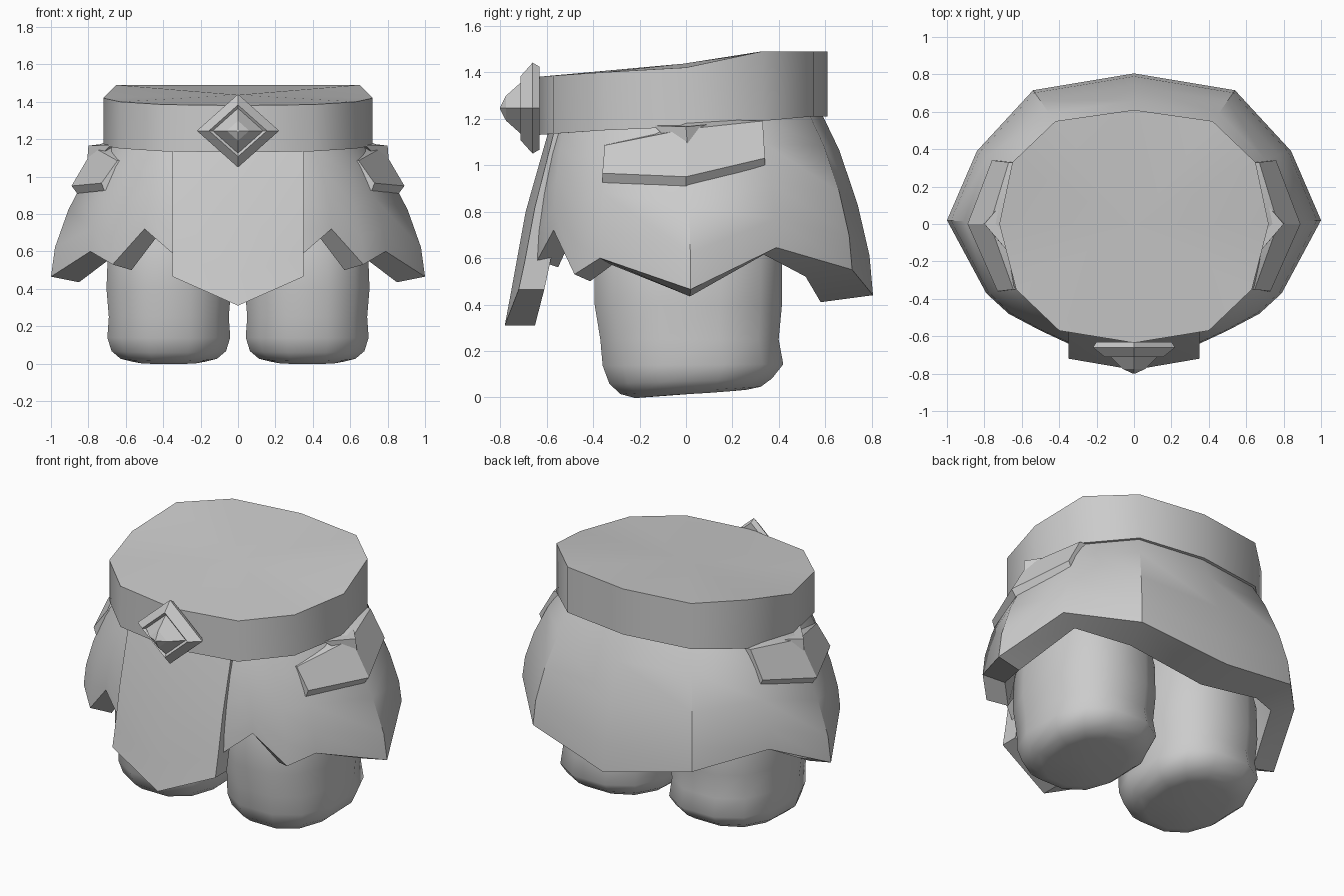
import bpy, math
from mathutils import Vector

cube = bpy.data.objects.get("Cube")
if cube:
    bpy.data.objects.remove(cube)

GREY = (0.6, 0.6, 0.6, 1)
mat = bpy.data.materials.new("plain grey")
mat.use_nodes = True
mat.diffuse_color = GREY
mat.node_tree.nodes["Principled BSDF"].inputs["Base Color"].default_value = GREY


def make(name, verts, faces, angle=30):
    mesh = bpy.data.meshes.new(name)
    mesh.from_pydata(verts, [], faces)
    mesh.materials.append(mat)
    obj = bpy.data.objects.new(name, mesh)
    bpy.context.collection.objects.link(obj)
    bpy.ops.object.select_all(action="DESELECT")
    obj.select_set(True)
    bpy.context.view_layer.objects.active = obj
    bpy.ops.object.mode_set(mode="EDIT")
    bpy.ops.mesh.select_all(action="SELECT")
    bpy.ops.mesh.normals_make_consistent(inside=False)
    bpy.ops.object.mode_set(mode="OBJECT")
    bpy.ops.object.shade_smooth_by_angle(angle=math.radians(angle))


def loft(name, rings, angle=30, fan=True):
    """Skin closed rings of equal length; close the ends with fans or flat faces."""
    n = len(rings[0])
    verts = [Vector(p) for ring in rings for p in ring]
    faces = []
    for r in range(len(rings) - 1):
        for i in range(n):
            j = (i + 1) % n
            faces.append((r * n + i, r * n + j, (r + 1) * n + j, (r + 1) * n + i))
    for start in (0, (len(rings) - 1) * n):
        if fan:
            centre = len(verts)
            verts.append(sum(verts[start:start + n], Vector()) / n)
            faces += [(start + i, start + (i + 1) % n, centre) for i in range(n)]
        else:
            faces.append(tuple(range(start, start + n)))
    make(name, verts, faces, angle)


def full(half):
    """Complete a half ring, running from front to back, on the -x side."""
    return half + [(-x, y, z) for x, y, z in half[-2:0:-1]]


# Belt: x, y, bottom height, top height
belt = [(0, -.635, 1.13, 1.38), (.4, -.57, 1.135, 1.385), (.63, -.35, 1.15, 1.4),
        (.72, 0, 1.165, 1.42), (.65, .33, 1.19, 1.49), (.42, .55, 1.21, 1.49),
        (0, .61, 1.21, 1.49)]
loft("belt", [full([(x, y, lo) for x, y, lo, hi in belt]),
              full([(x, y, hi) for x, y, lo, hi in belt])], 40)

# Skirt: waist point, then hem point, for each pleat
pleats = [((0, -.58, 1.15), (0, -.66, .6)), ((.3, -.56, 1.15), (.35, -.64, .59)),
          ((.4, -.53, 1.15), (.5, -.57, .72)), ((.52, -.43, 1.16), (.67, -.48, .53)),
          ((.6, -.33, 1.16), (.79, -.37, .6)), ((.69, 0, 1.18), (1, .02, .465)),
          ((.63, .32, 1.2), (.84, .39, .645)), ((.41, .53, 1.22), (.54, .715, .55)),
          ((0, .585, 1.22), (0, .805, .44))]
rings = []
for drop, flare in ((0, 0), (.2, .34), (.5, .7), (.78, .93), (1, 1)):
    rings.append(full([(a[0] + (b[0] - a[0]) * flare, a[1] + (b[1] - a[1]) * flare,
                        a[2] + (b[2] - a[2]) * drop) for a, b in pleats]))
rings.append(full([(b[0] * .85, b[1] * (.72 if b[1] > .5 else .86), b[2] - .03)
                   for a, b in pleats]))
rings.append(full([(a[0] * .85, a[1] * .85, 1.05) for a, b in pleats]))
loft("skirt", rings, 35)

# Front panel: depth, height and thickness down the ridge and down the edges
ridge = [(-.595, 1.135, .1), (-.69, .8, .12), (-.75, .47, .13), (-.78, .31, .13)]
edge = [(-.57, 1.135, .1), (-.65, .82, .11), (-.695, .58, .11), (-.72, .465, .11)]
loft("front_panel",
     [[(x, y, z) for y, z, t in side] + [(x, y + t, z) for y, z, t in reversed(side)]
      for x, side in ((-.35, edge), (0, ridge), (.35, edge))], fan=False)

# Buckle: stepped diamond, each step a size and a depth
loft("buckle", [[(s, y, 1.245), (0, y, 1.245 + s * .89), (-s, y, 1.245),
                 (0, y, 1.245 - s * .89)]
                for s, y in ((.2, -.63), (.22, -.66), (.155, -.712), (.135, -.7),
                             (.06, -.775), (.005, -.8))], 15)


# Leg cross-section: a rounded square of twelve sides, tilted near the sole
def leg_ring(side, z, rx, ry, cy):
    ring = []
    for i in range(12):
        a = math.tau * (i + .5) / 12
        c, s = math.cos(a), math.sin(a)
        ring.append((side * .37 + rx * math.copysign(abs(c) ** .83, c),
                     cy + ry * math.copysign(abs(s) ** .83, s),
                     z + .02 * s * max(0, 1 - z * 6)))
    return ring


for side, word in ((1, "left"), (-1, "right")):
    # Legs: height, half width, half depth, centre depth
    loft(word + "_leg", [leg_ring(side, *row) for row in (
        (.015, .2, .245, .02), (.03, .265, .31, .02), (.07, .315, .36, .02),
        (.14, .338, .4, .03), (.25, .33, .395, .015), (.4, .343, .415, .01),
        (.6, .335, .415, .01), (.85, .28, .36, .01))], 60)

    # Hip flaps: top edge, lip, underside lip, inner edge
    flap = [[(.54, -.34, 1.1), (.68, 0, 1.2), (.55, .33, 1.2)],
            [(.645, -.35, 1.085), (.77, 0, 1.155), (.67, .33, 1.19)],
            [(.73, -.36, .965), (.89, 0, .95), (.76, .34, 1.03)],
            [(.715, -.36, .925), (.86, 0, .91), (.74, .34, .99)],
            [(.55, -.34, .94), (.66, 0, .93), (.55, .33, 1)]]
    verts = [(side * x, y, z) for row in flap for x, y, z in row]
    faces = [(r * 3 + i, r * 3 + i + 1, (r + 1) % 5 * 3 + i + 1, (r + 1) % 5 * 3 + i)
             for r in range(5) for i in range(2)]
    faces += [tuple(range(0, 15, 3)), tuple(range(2, 15, 3))]
    make(word + "_hip_flap", verts, faces)

    # Hip studs: a pointed wedge hanging from the belt
    make(word + "_hip_stud",
         [(side * x, y, z) for x, y, z in ((.68, -.14, 1.17), (.8, 0, 1.165), (.68, .14, 1.18),
                                           (.81, .01, 1.03), (.6, 0, 1.17))],
         [(0, 1, 3), (1, 2, 3), (0, 4, 3), (4, 2, 3), (0, 1, 2, 4)])
